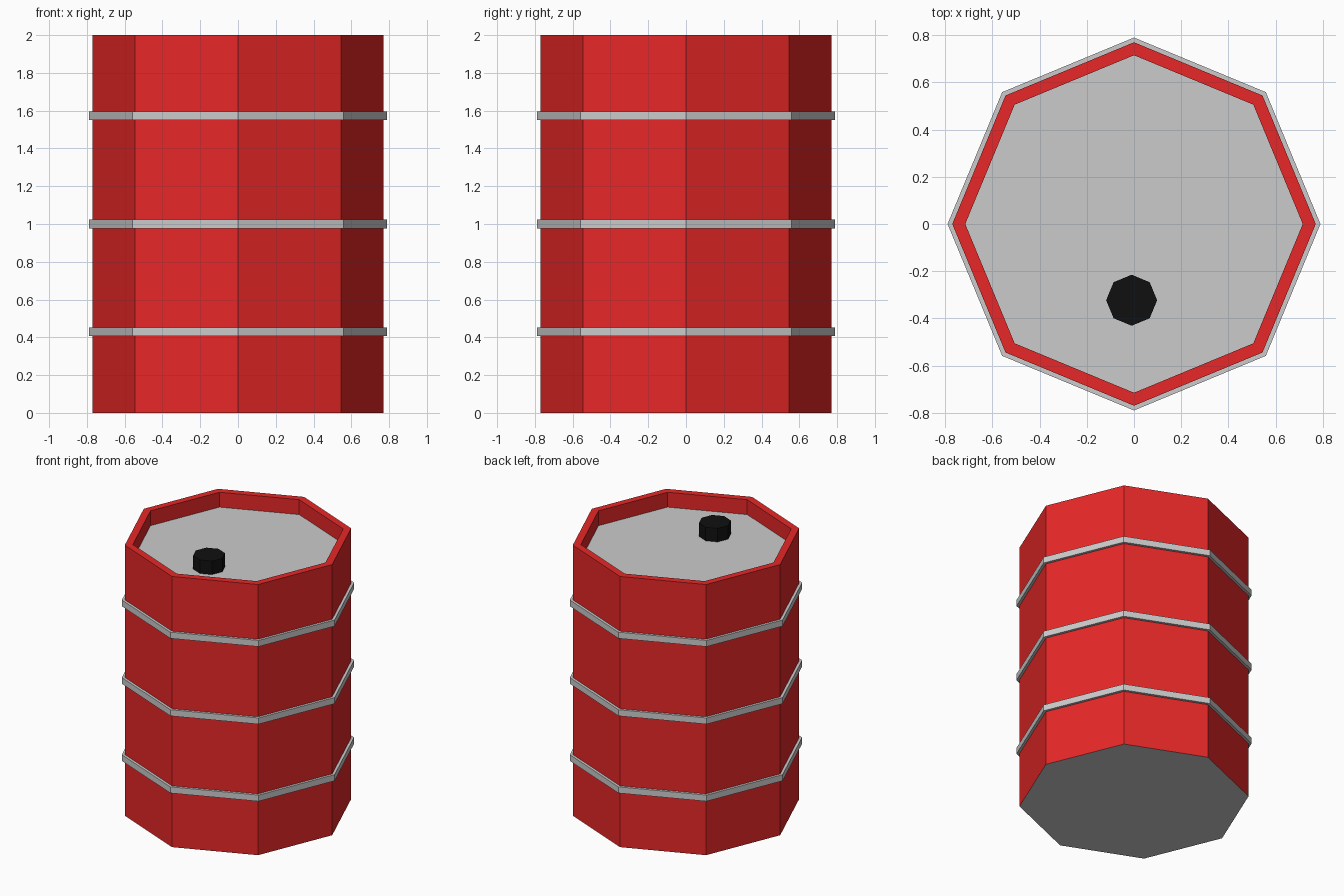
import bpy, bmesh
from math import cos, sin, pi

if "Cube" in bpy.data.objects:
    bpy.data.objects.remove(bpy.data.objects["Cube"])

SIDES = 8
RADIUS, INNER, HEIGHT, LID_Z = 0.77, 0.715, 2.0, 1.89


def material(name, color):
    mat = bpy.data.materials.new(name)
    mat.diffuse_color = color
    mat.use_nodes = True
    mat.node_tree.nodes["Principled BSDF"].inputs["Base Color"].default_value = mat.diffuse_color
    return mat


def turned(name, profile, mat=None, closed=False, caps=(), centre=(0, 0)):
    """Turn a (radius, z) profile into an eight-sided solid; caps lists the rings to fill."""
    bm = bmesh.new()
    rings = [[bm.verts.new((r * cos(2 * pi * i / SIDES), r * sin(2 * pi * i / SIDES), z))
              for i in range(SIDES)] for r, z in profile]
    pairs = list(zip(rings, rings[1:]))
    if closed:
        pairs.append((rings[-1], rings[0]))
    for a, b in pairs:
        for i in range(SIDES):
            j = (i + 1) % SIDES
            bm.faces.new((a[i], a[j], b[j], b[i]))
    for c in caps:
        # ring 0 with further rings above faces down, any other cap faces up
        down = c == 0 and len(rings) > 1
        bm.faces.new(rings[c][::-1] if down else rings[c])
    mesh = bpy.data.meshes.new(name)
    bm.to_mesh(mesh)
    bm.free()
    obj = bpy.data.objects.new(name, mesh)
    obj.location = (*centre, 0)
    bpy.context.collection.objects.link(obj)
    if mat:
        mesh.materials.append(mat)
    return obj


red = material("red_paint", (0.8, 0.02, 0.02, 1))
black = material("black_plastic", (0.005, 0.005, 0.005, 1))

# Barrel wall with raised rim
turned("barrel_wall", [(RADIUS, 0), (RADIUS, HEIGHT), (INNER, HEIGHT), (INNER, LID_Z)], red)

# Recessed lid and flat base
turned("lid", [(INNER, LID_Z)], caps=(0,))
base = turned("base", [(RADIUS, 0)], caps=(0,))
base.data.flip_normals()

# Three metal bands
for label, z in (("lower", 0.43), ("middle", 1.0), ("upper", 1.573)):
    lo, hi = z - 0.023, z + 0.023
    turned(label + "_band", [(0.765, lo), (0.79, lo), (0.79, hi), (0.765, hi)], closed=True)

# Filler cap on the lid
turned("filler_cap", [(0.108, LID_Z), (0.108, 1.99)], black, caps=(0, 1), centre=(-0.01, -0.323))
